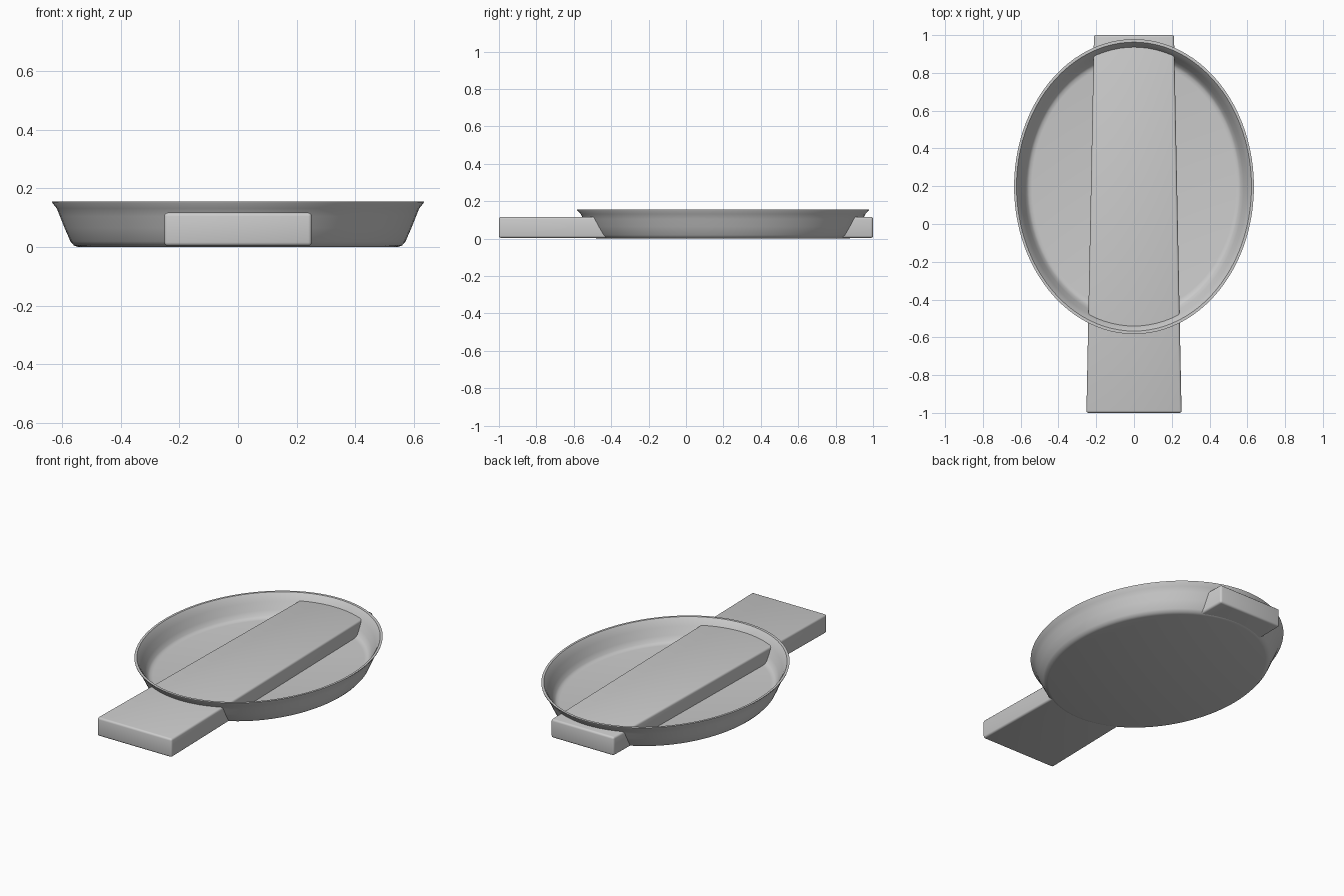
import bpy, bmesh, math

if "Cube" in bpy.data.objects:
    bpy.data.objects.remove(bpy.data.objects["Cube"])

SEGMENTS = 96
RATIO = 0.782 / 0.636  # ellipse length / width


def finish(bm, name, angle):
    bmesh.ops.recalc_face_normals(bm, faces=bm.faces)
    mesh = bpy.data.meshes.new(name)
    bm.to_mesh(mesh)
    bm.free()
    obj = bpy.data.objects.new(name, mesh)
    bpy.context.collection.objects.link(obj)
    bpy.ops.object.select_all(action='DESELECT')
    obj.select_set(True)
    bpy.context.view_layer.objects.active = obj
    bpy.ops.object.shade_smooth_by_angle(angle=math.radians(angle))
    return obj


# Oval dish: underside, flared outer wall, rim, inner wall, floor
profile = [(0.545, 0.0), (0.560, 0.005), (0.572, 0.019), (0.592, 0.065),
           (0.608, 0.105), (0.619, 0.132), (0.634, 0.151), (0.635, 0.156),
           (0.622, 0.156), (0.611, 0.140), (0.598, 0.112), (0.580, 0.068),
           (0.567, 0.042), (0.556, 0.033), (0.540, 0.030)]
bm = bmesh.new()
rings = []
for r, z in profile:
    rings.append([bm.verts.new((r * math.cos(a), 0.198 + r * RATIO * math.sin(a), z))
                  for a in (2 * math.pi * i / SEGMENTS for i in range(SEGMENTS))])
for lower, upper in zip(rings, rings[1:]):
    for i in range(SEGMENTS):
        j = (i + 1) % SEGMENTS
        bm.faces.new((lower[i], lower[j], upper[j], upper[i]))
bm.faces.new(rings[0])
bm.faces.new(rings[-1])
finish(bm, "oval_dish", 40)

# Tapered bar running through the dish, wider at the front
bm = bmesh.new()
bmesh.ops.create_cube(bm, size=2)
for v in bm.verts:
    v.co.x *= 0.252 if v.co.y < 0 else 0.212
    v.co.z = 0.117 if v.co.z > 0 else 0.004
bmesh.ops.bevel(bm, geom=bm.edges[:], offset=0.012, segments=3,
                profile=0.5, affect='EDGES')
finish(bm, "handle_bar", 40)
